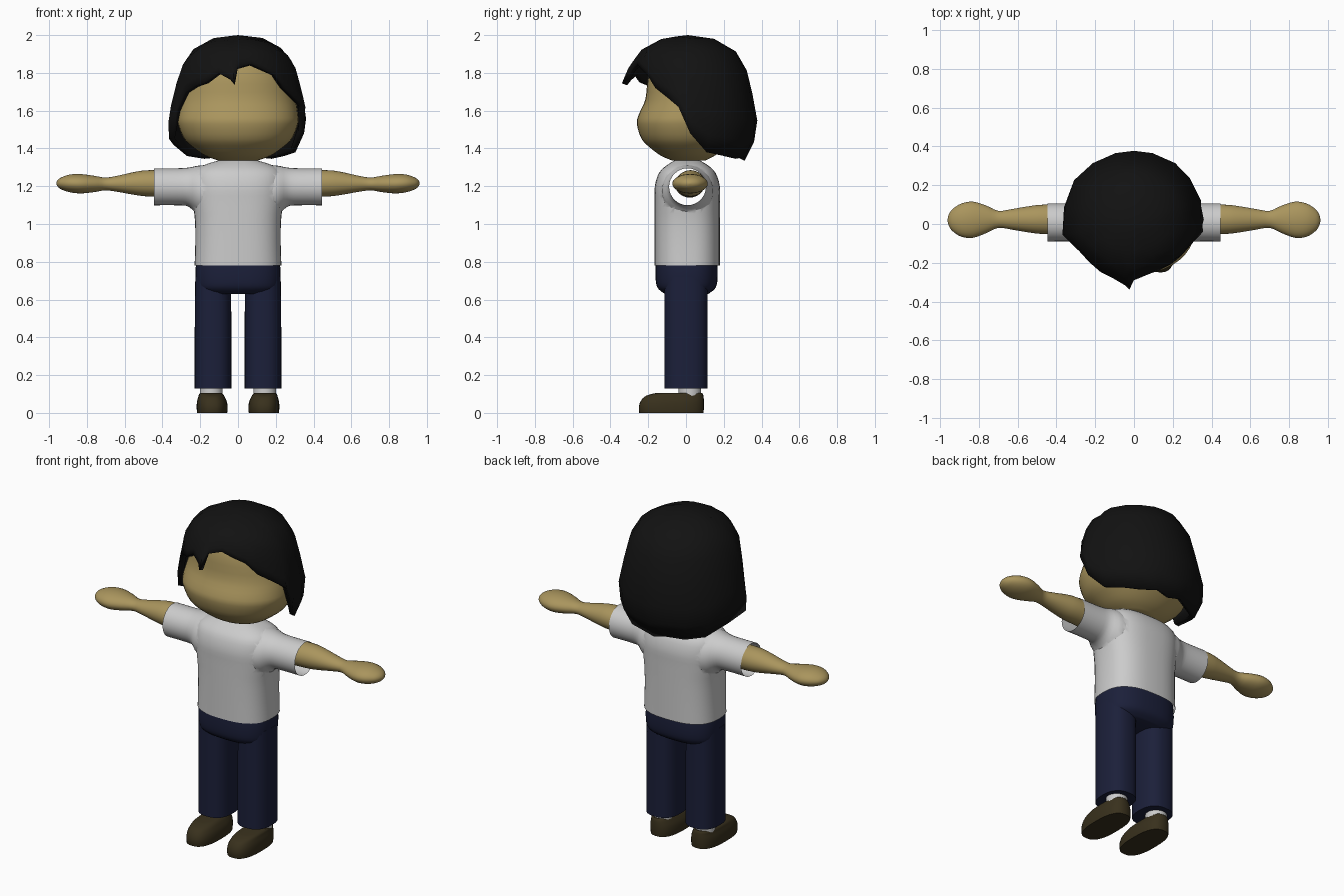
import bpy, bmesh, math

if "Cube" in bpy.data.objects:
    bpy.data.objects.remove(bpy.data.objects["Cube"])


def material(name, rgb):
    m = bpy.data.materials.new(name)
    m.diffuse_color = (*rgb, 1)
    m.use_nodes = True
    m.node_tree.nodes["Principled BSDF"].inputs["Base Color"].default_value = m.diffuse_color
    return m


skin = material("skin", (0.40, 0.30, 0.11))
black = material("hair_black", (0.006, 0.006, 0.006))
navy = material("navy", (0.011, 0.014, 0.042))
brown = material("brown", (0.04, 0.03, 0.012))


def smooth(ob, angle=40):
    bpy.ops.object.select_all(action='DESELECT')
    ob.select_set(True)
    bpy.context.view_layer.objects.active = ob
    bpy.ops.object.shade_smooth_by_angle(angle=math.radians(angle))


def finish(bm, name, mat=None):
    bmesh.ops.recalc_face_normals(bm, faces=bm.faces)
    me = bpy.data.meshes.new(name)
    bm.to_mesh(me)
    bm.free()
    ob = bpy.data.objects.new(name, me)
    bpy.context.collection.objects.link(ob)
    if mat:
        me.materials.append(mat)
    smooth(ob)
    return ob


def spline(rows, steps):
    """Catmull-Rom through the section rows."""
    out = []
    for i in range(len(rows) - 1):
        p0, p1, p2 = rows[max(i - 1, 0)], rows[i], rows[i + 1]
        p3 = rows[min(i + 2, len(rows) - 1)]
        for k in range(steps):
            t = k / steps
            out.append([0.5 * (2 * b + (c - a) * t + (2 * a - 5 * b + 4 * c - d) * t * t
                               + (3 * b - a - 3 * c + d) * t ** 3)
                        for a, b, c, d in zip(p0, p1, p2, p3)])
    return out + [list(rows[-1])]


def loft(name, rows, mat=None, axis='z', power=2.0, steps=3, segs=32):
    """Closed skin over superellipse sections (position, c1, c2, r1, r2)."""
    bm = bmesh.new()
    rings = []
    for p, c1, c2, r1, r2 in spline(rows, steps):
        ring = []
        for i in range(segs):
            a = 2 * math.pi * i / segs
            c, s = math.cos(a), math.sin(a)
            u = c1 + r1 * math.copysign(abs(c) ** (2 / power), c)
            v = c2 + r2 * math.copysign(abs(s) ** (2 / power), s)
            ring.append(bm.verts.new((u, v, p) if axis == 'z' else (p, u, v)))
        rings.append(ring)
    for a, b in zip(rings, rings[1:]):
        for i in range(segs):
            j = (i + 1) % segs
            bm.faces.new((a[i], a[j], b[j], b[i]))
    bm.faces.new(rings[0][::-1])
    bm.faces.new(rings[-1])
    return finish(bm, name, mat)


# Head: z, half width, front y, back y
head = [(1.335, .10, -.07, .10), (1.36, .17, -.13, .15), (1.40, .23, -.185, .20),
        (1.45, .285, -.235, .24), (1.53, .318, -.26, .26), (1.58, .318, -.25, .27),
        (1.66, .305, -.215, .28), (1.78, .275, -.20, .27), (1.87, .20, -.16, .20),
        (1.93, .08, -.08, .10)]
loft("head", [(z, 0, (f + b) / 2, w, (b - f) / 2) for z, w, f, b in head], skin,
     power=2.15, segs=40)

# Hair: low-poly cap with a ragged rim, as (angle, rim z, rim radius)
rim = [(2, 1.48, .35), (18, 1.38, .32), (38, 1.36, .31), (55, 1.345, .31), (75, 1.355, .31),
       (90, 1.335, .30), (105, 1.355, .31), (125, 1.345, .31), (145, 1.36, .33),
       (168, 1.42, .35), (190, 1.45, .37), (198, 1.60, .345), (208, 1.70, .32),
       (222, 1.73, .31), (236, 1.75, .31), (250, 1.80, .31), (262, 1.77, .33),
       (266, 1.745, .35), (270, 1.83, .30), (285, 1.85, .28), (298, 1.82, .28),
       (312, 1.79, .29), (325, 1.72, .30), (340, 1.67, .32), (352, 1.62, .36)]
dome = [(2.0, 0), (1.985, .13), (1.92, .25), (1.82, .31), (1.70, .34), (1.56, .37),
        (1.45, .36), (1.33, .30)]


def dome_radius(z):
    for (z0, r0), (z1, r1) in zip(dome, dome[1:]):
        if z >= z1:
            return r0 + (r1 - r0) * (z0 - z) / (z0 - z1)
    return dome[-1][1]


bm = bmesh.new()
top = bm.verts.new((0, .01, 2.0))
columns = []
for ang, zb, rb in rim:
    a = math.radians(ang)
    fit = rb / dome_radius(zb)
    col = []
    for t in (.03, .13, .28, .46, .68, .85, 1):
        z = 2 - (2 - zb) * t
        r = dome_radius(z) * (1 + (fit - 1) * t * t)
        col.append(bm.verts.new((r * math.cos(a), .01 + r * math.sin(a), z)))
    columns.append(col)
for a, b in zip(columns, columns[1:] + columns[:1]):
    bm.faces.new((top, a[0], b[0]))
    for k in range(len(a) - 1):
        bm.faces.new((a[k], a[k + 1], b[k + 1], b[k]))
hair = finish(bm, "hair", black)
mod = hair.modifiers.new("thickness", 'SOLIDIFY')
mod.thickness, mod.offset = 0.03, -1

# Shirt: torso with flared sleeves merged in, then opened at the hems
shirt = loft("shirt", [(.78, 0, .007, .230, .173), (.90, 0, .007, .226, .173),
                       (1.02, 0, .007, .228, .173), (1.12, 0, .007, .240, .173),
                       (1.20, 0, .007, .245, .172), (1.27, 0, .007, .235, .15),
                       (1.31, 0, .007, .185, .11), (1.34, 0, .007, .09, .06)],
             power=2.6, segs=40)
for s in (-1, 1):
    sleeve = loft("sleeve", [(s * .10, .008, 1.17, .14, .145), (s * .20, .008, 1.175, .135, .135),
                             (s * .26, .008, 1.195, .105, .104), (s * .32, .008, 1.197, .098, .098),
                             (s * .445, .008, 1.197, .098, .098)], axis='x')
    mod = shirt.modifiers.new("join", 'BOOLEAN')
    mod.operation, mod.solver, mod.object = 'UNION', 'EXACT', sleeve
    bpy.context.view_layer.objects.active = shirt
    bpy.ops.object.modifier_apply(modifier=mod.name)
    bpy.data.objects.remove(sleeve)
bm = bmesh.new()
bm.from_mesh(shirt.data)
bm.normal_update()
hems = []
for f in bm.faces:
    c = f.calc_center_median()
    if (abs(c.x) > .44 and abs(f.normal.x) > .99) or (c.z < .785 and f.normal.z < -.99):
        hems.append(f)
bmesh.ops.delete(bm, geom=hems, context='FACES')
bm.to_mesh(shirt.data)
bm.free()
smooth(shirt)

# Trouser seat
loft("trouser_seat", [(.63, 0, .003, .18, .115), (.655, 0, .003, .215, .148),
                      (.69, 0, .003, .224, .162), (.76, 0, .003, .225, .165),
                      (.84, 0, .003, .215, .16)], navy, power=2.6)

for s, side in ((-1, "left"), (1, "right")):
    # Arm with rounded hand
    loft(side + "_arm", [(s * .25, .02, 1.21, .078, .07), (s * .46, .024, 1.215, .076, .07),
                         (s * .54, .024, 1.215, .068, .062), (s * .63, .024, 1.213, .053, .044),
                         (s * .70, .024, 1.212, .044, .034), (s * .76, .024, 1.212, .07, .043),
                         (s * .83, .022, 1.213, .093, .051), (s * .89, .02, 1.215, .086, .047),
                         (s * .935, .02, 1.215, .058, .032), (s * .955, .02, 1.215, .03, .017),
                         (s * .962, .02, 1.215, .004, .003)], skin, axis='x')
    # Trouser leg, sock and shoe
    loft(side + "_trouser_leg", [(.13, s * .132, 0, .097, .115), (.45, s * .132, 0, .097, .115),
                                 (.72, s * .132, 0, .094, .115)], navy, power=2.5)
    loft(side + "_sock", [(.07, s * .142, .02, .06, .06), (.16, s * .142, .02, .06, .06)])
    loft(side + "_shoe", [(0, s * .137, -.0775, .080, .170), (.03, s * .137, -.0775, .082, .1725),
                          (.06, s * .138, -.073, .079, .168), (.085, s * .140, -.064, .070, .157),
                          (.098, s * .142, -.050, .064, .140), (.106, s * .142, -.035, .056, .120)],
         brown, power=2.6)
